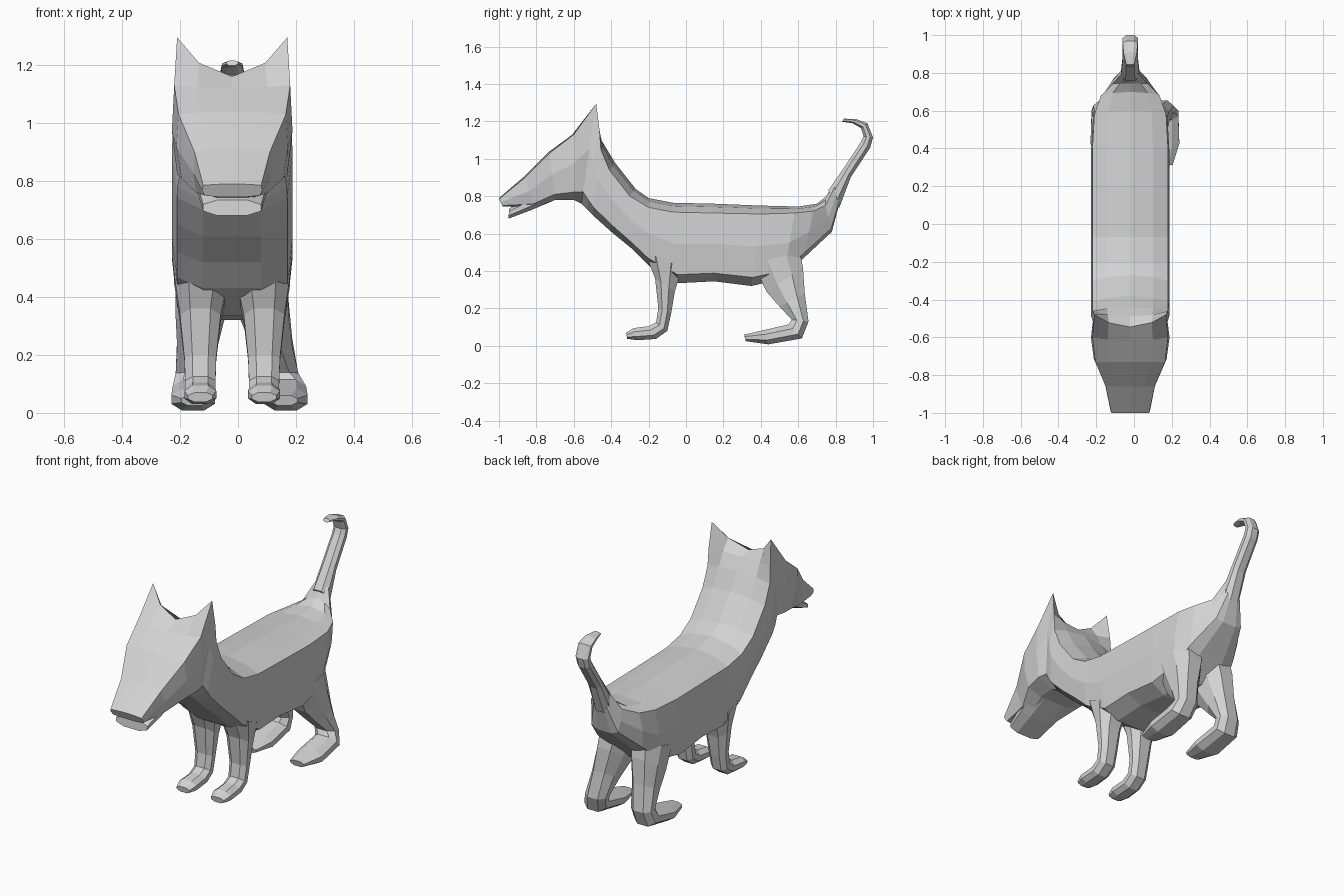
import bpy, bmesh
from mathutils import Vector

MID = -0.02  # the body's symmetry plane
fur = bpy.data.materials.new("grey")
fur.diffuse_color = (0.65, 0.65, 0.65, 1)


def loft(name, rings):
    """Skin a list of equal closed rings and cap both ends."""
    bm = bmesh.new()
    vs = [[bm.verts.new(p) for p in r] for r in rings]
    n = len(vs[0])
    for a, b in zip(vs, vs[1:]):
        for i in range(n):
            j = (i + 1) % n
            bm.faces.new((a[i], a[j], b[j], b[i]))
    bm.faces.new(vs[0])
    bm.faces.new(vs[-1])
    bmesh.ops.recalc_face_normals(bm, faces=bm.faces)
    me = bpy.data.meshes.new(name)
    bm.to_mesh(me)
    bm.free()
    me.materials.append(fur)
    ob = bpy.data.objects.new(name, me)
    bpy.context.collection.objects.link(ob)
    return ob


def body_ring(top, edge, bottom, w):
    """Cross-section from the spine, over the side edges, to the belly."""
    t, e, b = Vector(top), Vector(edge), Vector(bottom)
    half = [(0.6 * w, t.lerp(e, 0.35)), (w, e), (1.04 * w, e.lerp(b, 0.45)),
            (0.95 * w, e.lerp(b, 0.88)), (0.5 * w, b)]
    pts = [(0, t)] + half + [(0, b)] + [(-x, p) for x, p in reversed(half)]
    return [(MID + x, p.x, p.y) for x, p in pts]


def limb_ring(front, back, cx, w):
    """Chamfered eight-sided section between a front and a back point."""
    f, b = Vector(front), Vector(back)
    shape = [(-.5, 0), (.5, 0), (1, .3), (1, .7), (.5, 1), (-.5, 1), (-1, .7), (-1, .3)]
    return [(cx + w * s, *f.lerp(b, t)) for s, t in shape]


# Head, ears, neck and trunk: top (y, z), side edge (y, z), bottom (y, z), half width
body = [
    ((-1.0, .79), (-1.0, .785), (-.98, .745), .10),
    ((-.86, .91), (-.86, .90), (-.81, .74), .13),
    ((-.73, 1.04), (-.73, 1.03), (-.70, .78), .185),
    ((-.62, 1.12), (-.60, 1.13), (-.60, .78), .20),
    ((-.545, 1.16), (-.48, 1.295), (-.56, .76), .19),
    ((-.49, 1.14), (-.462, 1.15), (-.53, .73), .198),
    ((-.44, 1.08), (-.455, 1.05), (-.50, .70), .20),
    ((-.38, .98), (-.41, .94), (-.40, .61), .20),
    ((-.27, .84), (-.30, .80), (-.29, .52), .20),
    ((-.20, .79), (-.20, .74), (-.20, .43), .20),
    ((-.07, .765), (-.07, .715), (-.04, .335), .20),
    ((.15, .76), (.15, .71), (.15, .345), .20),
    ((.40, .75), (.40, .705), (.35, .32), .20),
    ((.60, .745), (.58, .71), (.52, .36), .19),
    ((.70, .76), (.68, .72), (.63, .47), .155),
    ((.745, .795), (.745, .75), (.78, .61), .09),
    ((.79, .86), (.795, .85), (.82, .76), .045),
]
loft("body", [body_ring(*s) for s in body])

# Lower jaw, leaving a notch for the mouth
loft("jaw", [limb_ring(*s) for s in (
    ((-.945, .735), (-.95, .68), MID, .10),
    ((-.85, .79), (-.83, .725), MID, .115),
    ((-.73, .86), (-.70, .78), MID, .13))])

# Curled tail
loft("tail", [limb_ring(f, b, MID, w) for f, b, w in (
    ((.76, .83), (.82, .74), .05),
    ((.85, .96), (.88, .90), .042),
    ((.935, 1.09), (.985, 1.06), .04),
    ((.95, 1.12), (1.0, 1.115), .04),
    ((.935, 1.165), (.97, 1.19), .04),
    ((.89, 1.19), (.91, 1.212), .035),
    ((.835, 1.198), (.845, 1.215), .02))])

# Legs: front (y, z), back (y, z), sideways offset, half width
front_leg = [
    ((-.22, .50), (-.02, .42), .105, .095),
    ((-.165, .36), (-.06, .29), .11, .07),
    ((-.148, .20), (-.08, .17), .11, .055),
    ((-.16, .125), (-.10, .08), .11, .052),
    ((-.20, .105), (-.16, .037), .11, .052),
    ((-.28, .095), (-.26, .03), .11, .055),
    ((-.32, .07), (-.315, .038), .11, .042),
]
hind_leg = [
    ((.36, .44), (.61, .50), .10, .095),
    ((.43, .29), (.625, .42), .11, .085),
    ((.50, .21), (.635, .28), .12, .07),
    ((.565, .14), (.655, .13), .13, .065),
    ((.55, .115), (.62, .04), .135, .07),
    ((.42, .085), (.44, .008), .135, .075),
    ((.31, .06), (.32, .025), .13, .045),
]
for side, sx, splay in (("left", -1, 0), ("right", 1, .05)):
    loft(side + "_front_leg", [limb_ring(f, b, MID + sx * c, w) for f, b, c, w in front_leg])
    # the right hind leg is spread a little wider towards the foot
    loft(side + "_hind_leg", [limb_ring(f, b, MID + sx * (c + splay * min(1, max(0, i - 1) / 3)), w)
                              for i, (f, b, c, w) in enumerate(hind_leg)])
